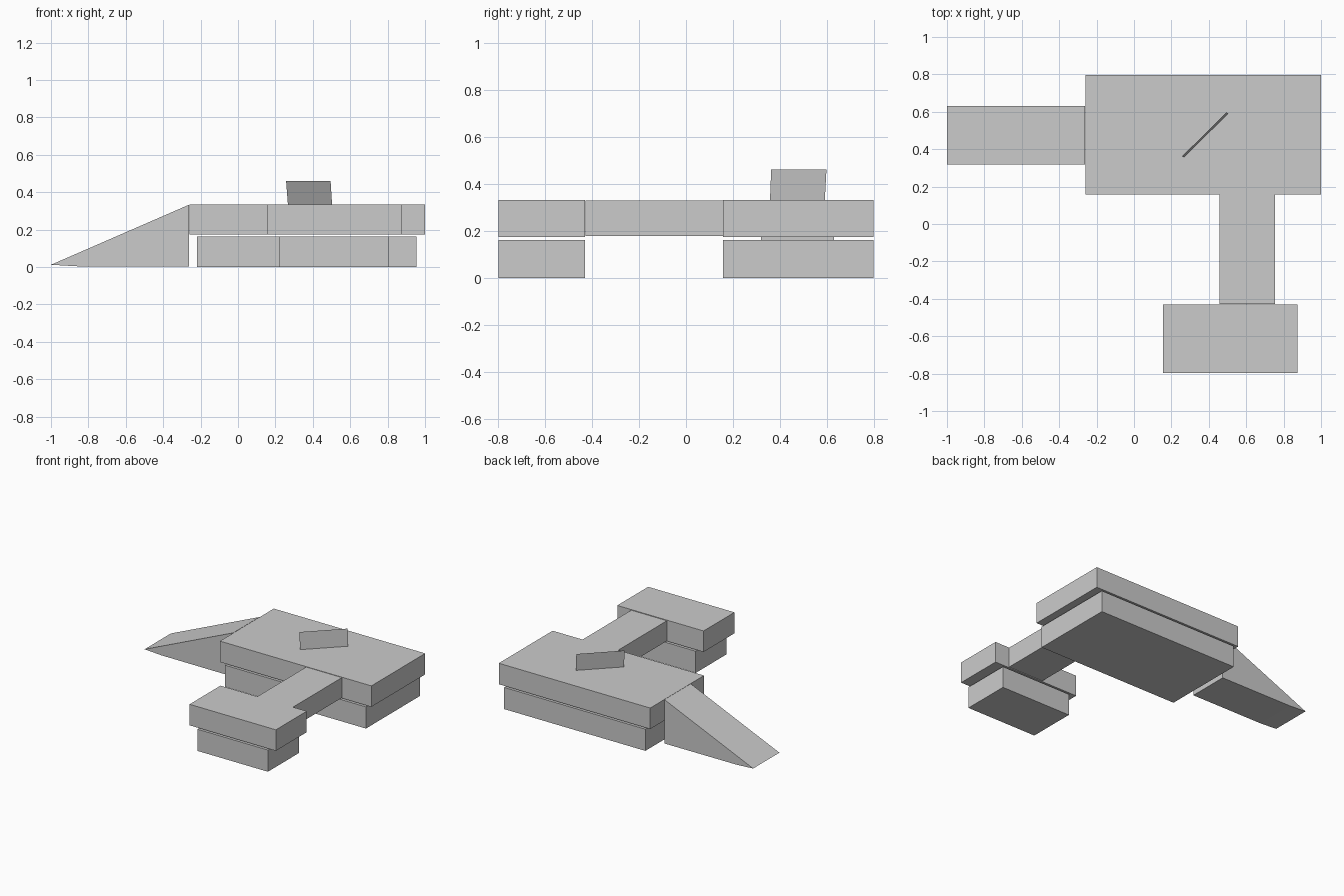
import bpy

if "Cube" in bpy.data.objects:
    bpy.data.objects.remove(bpy.data.objects["Cube"])


def mesh_object(name, verts, faces):
    mesh = bpy.data.meshes.new(name)
    mesh.from_pydata(verts, [], faces)
    mesh.update()
    obj = bpy.data.objects.new(name, mesh)
    bpy.context.collection.objects.link(obj)
    return obj


def extrude_y(name, profile, y0, y1):
    """Solid from an x-z profile (counter-clockwise seen from the front)."""
    n = len(profile)
    verts = [(x, y, z) for y in (y0, y1) for x, z in profile]
    faces = [tuple(range(n)), tuple(reversed(range(n, 2 * n)))]
    faces += [(i, i + n, (i + 1) % n + n, (i + 1) % n) for i in range(n)]
    return mesh_object(name, verts, faces)


def box(name, x, y, z):
    profile = [(x[0], z[0]), (x[1], z[0]), (x[1], z[1]), (x[0], z[1])]
    return extrude_y(name, profile, *y)


LOWER, UPPER = (0.0, 0.163), (0.175, 0.333)

# Two platforms, each an overhanging slab floating just above its base
for part, slab_x, base_x, y in (
    ("main", (-0.26, 1.0), (-0.22, 0.955), (0.157, 0.797)),
    ("small", (0.155, 0.873), (0.22, 0.807), (-0.797, -0.43)),
):
    box(part + "_slab", slab_x, y, UPPER)
    box(part + "_base", base_x, y, LOWER)

# Walkway joining the platforms
box("bridge", (0.458, 0.755), (-0.427, 0.157), (0.178, 0.33))

# Sloped access ramp
extrude_y("ramp", [(-1.0, 0.012), (-0.86, 0.004), (-0.262, 0.003), (-0.262, 0.333)], 0.318, 0.63)

# Thin leaning panel standing on the main slab
mesh_object("panel",
            [(0.267, 0.357, 0.332), (0.503, 0.59, 0.332),
             (0.495, 0.597, 0.461), (0.257, 0.362, 0.461)],
            [(0, 1, 2, 3)])
